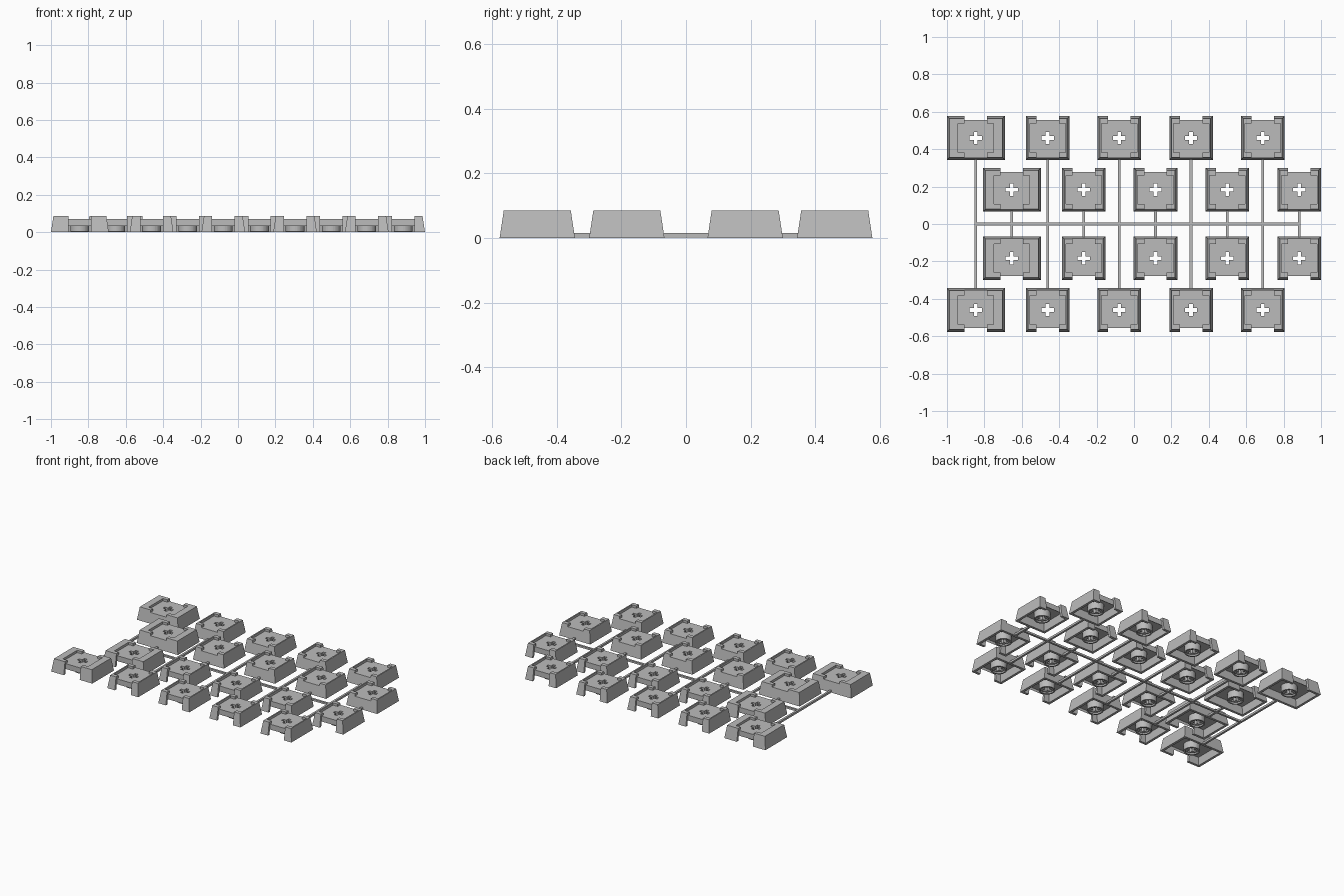
import bpy
import bmesh
from mathutils import Matrix, Vector

cube = bpy.data.objects.get("Cube")
if cube:
    bpy.data.objects.remove(cube, do_unlink=True)

grey = bpy.data.materials.new("plain_grey")
grey.use_nodes = True
COLOUR = (0.5, 0.5, 0.5, 1)
grey.diffuse_color = COLOUR
grey.node_tree.nodes["Principled BSDF"].inputs["Base Color"].default_value = COLOUR

HEIGHT = 0.086
PLATE_TOP, PLATE_BOTTOM = 0.07, 0.05
HALF = 0.1165        # half depth of a cap at its base
WIDE_HALF = 0.1545   # half width of a wide cap
TAPER = 0.013


def add_object(name, mesh):
    obj = bpy.data.objects.new(name, mesh)
    bpy.context.collection.objects.link(obj)
    return obj


def from_bmesh(name, bm):
    bmesh.ops.recalc_face_normals(bm, faces=bm.faces)
    mesh = bpy.data.meshes.new(name)
    bm.to_mesh(mesh)
    bm.free()
    mesh.materials.append(grey)
    return add_object(name, mesh)


def block(name, low, high, taper=0.0):
    """Box between two corners, its top drawn in by the taper."""
    low, high = Vector(low), Vector(high)
    bm = bmesh.new()
    bmesh.ops.create_cube(bm, size=1)
    for v in bm.verts:
        top = v.co.z > 0
        for i in range(3):
            side = v.co[i]
            v.co[i] = high[i] if side > 0 else low[i]
            if top and i < 2:
                v.co[i] -= taper if side > 0 else -taper
    return from_bmesh(name, bm)


def drum(name, radius, low, high):
    bm = bmesh.new()
    bmesh.ops.create_cone(bm, cap_ends=True, segments=32, radius1=radius,
                          radius2=radius, depth=high - low,
                          matrix=Matrix.Translation((0, 0, (low + high) / 2)))
    return from_bmesh(name, bm)


def carve(body, steps):
    """Apply boolean steps in order and return the finished mesh."""
    for operation, tool in steps:
        mod = body.modifiers.new("carve", "BOOLEAN")
        mod.operation, mod.object, mod.solver = operation, tool, "EXACT"
        tool.hide_render = True
    graph = bpy.context.evaluated_depsgraph_get()
    mesh = bpy.data.meshes.new_from_object(body.evaluated_get(graph))
    for obj in [body] + [tool for _, tool in steps]:
        bpy.data.objects.remove(obj, do_unlink=True)
    return mesh


def make_cap(half_x, out):
    """Hollow cap whose open wall faces the out direction along y."""
    def span(a, b):
        return min(a * out, b * out), max(a * out, b * out)

    y0, y1 = span(0.095, 0.2)
    cut = "DIFFERENCE"
    wall = 0.016
    body = block("cap_body", (-half_x, -HALF, 0), (half_x, HALF, HEIGHT), TAPER)
    side = half_x - wall
    # shell, recess between the rims, open wall, then the stem and its cross
    steps = [
        (cut, block("cavity", (-side, wall - HALF, -0.002),
                    (side, HALF - wall, PLATE_BOTTOM), 0.008)),
        (cut, block("recess", (-0.095, -0.077, PLATE_TOP), (0.095, 0.077, 0.2))),
        (cut, block("channel", (-0.06, -0.2, PLATE_TOP), (0.06, 0.2, 0.2))),
        (cut, block("opening", (-0.06, y0, -0.1), (0.06, y1, 0.2))),
        ("UNION", drum("stem", 0.05, 0.004, 0.06)),
        (cut, drum("stem_recess", 0.04, -0.02, 0.014)),
        (cut, block("cross_x", (-0.033, -0.01, -0.1), (0.033, 0.01, 0.2))),
        (cut, block("cross_y", (-0.01, -0.033, -0.1), (0.01, 0.033, 0.2))),
    ]
    return carve(body, steps)


cap_mesh = {(wide, out): make_cap(WIDE_HALF if wide else HALF, out)
            for wide in (True, False) for out in (1, -1)}

# Four staggered rows, each starting with a wide cap
ROWS = [("outer", -0.8455, 0.3835, 0.46), ("inner", -0.653, 0.384, 0.183)]
BAR = 0.007
for row, start, pitch, y in ROWS:
    for column in range(5):
        x = start + pitch * column
        for out, place in ((1, "back"), (-1, "front")):
            kind = "wide_cap" if column == 0 else "cap"
            cap = add_object(f"{place}_{row}_{kind}_{column + 1}",
                             cap_mesh[column == 0, out])
            cap.location = (x, y * out, 0)
        # runner joining the front and back caps
        reach = y - HALF + 0.004
        block(f"{row}_runner_{column + 1}", (x - BAR, -reach, 0.001),
              (x + BAR, reach, 0.015))

# Long runner along the middle
block("main_runner", (ROWS[0][1] - BAR, -BAR, 0.002),
      (ROWS[1][1] + 4 * ROWS[1][2] + BAR, BAR, 0.0145))
